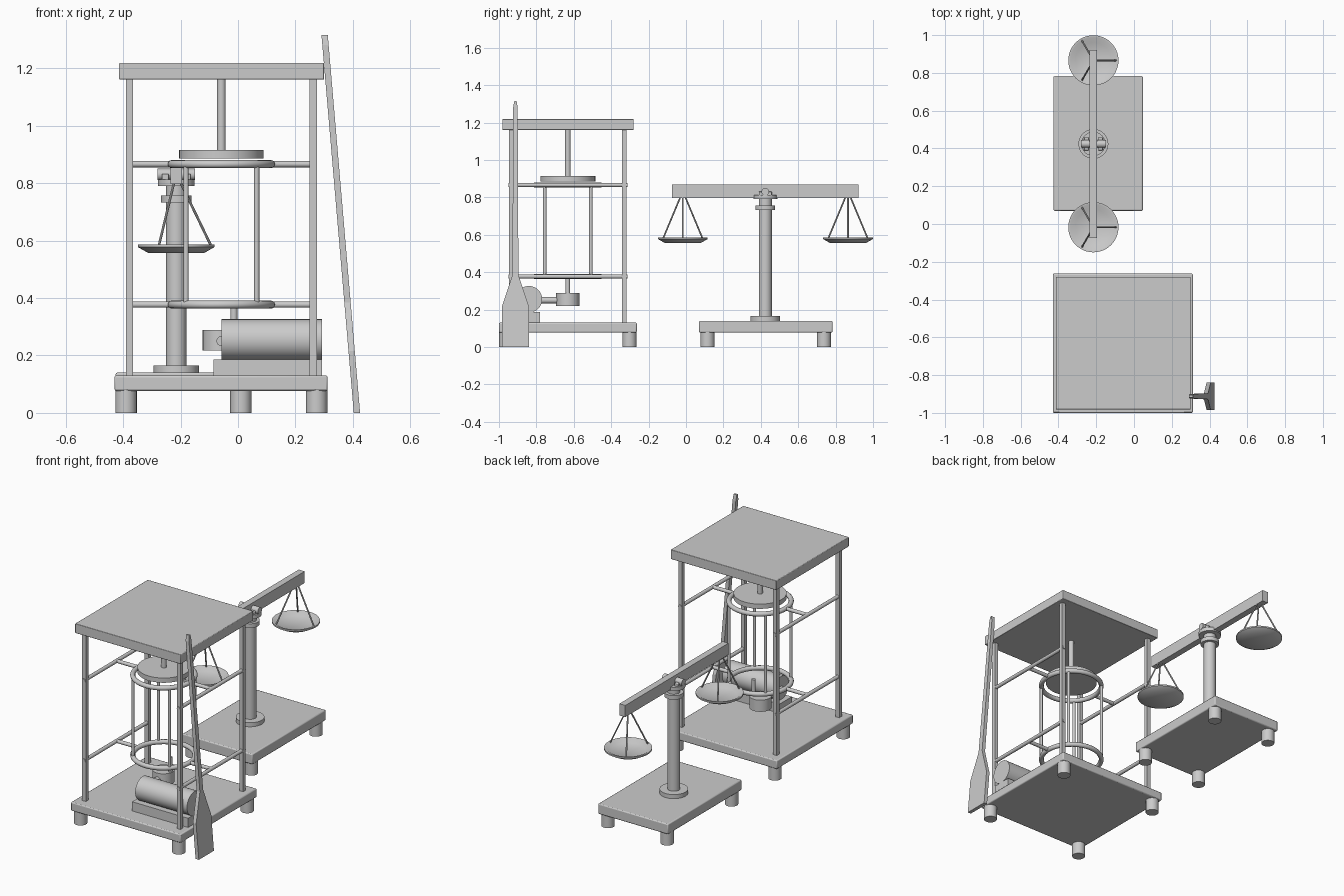
import bpy, bmesh
from math import cos, sin, pi, radians
from mathutils import Vector

if "Cube" in bpy.data.objects:
    bpy.data.objects.remove(bpy.data.objects["Cube"])


def finish(name, bm, smooth=True):
    bmesh.ops.recalc_face_normals(bm, faces=bm.faces[:])
    me = bpy.data.meshes.new(name)
    bm.to_mesh(me)
    bm.free()
    ob = bpy.data.objects.new(name, me)
    bpy.context.collection.objects.link(ob)
    if smooth:
        bpy.ops.object.select_all(action='DESELECT')
        bpy.context.view_layer.objects.active = ob
        ob.select_set(True)
        bpy.ops.object.shade_smooth_by_angle(angle=radians(35))
    return ob


def box(name, lo, hi, bevel=0.0):
    bm = bmesh.new()
    bmesh.ops.create_cube(bm, size=1)
    for v in bm.verts:
        v.co = [l + (c + 0.5) * (h - l) for c, l, h in zip(v.co, lo, hi)]
    ob = finish(name, bm, bevel > 0)
    if bevel:
        m = ob.modifiers.new("soft_edges", 'BEVEL')
        m.width, m.segments = bevel, 2
    return ob


def rod(name, a, b, r, sides=32):
    a, b = Vector(a), Vector(b)
    bm = bmesh.new()
    bmesh.ops.create_cone(bm, cap_ends=True, segments=sides, radius1=r, radius2=r, depth=(b - a).length)
    q = (b - a).to_track_quat('Z', 'Y')
    for v in bm.verts:
        v.co = q @ v.co + (a + b) / 2
    return finish(name, bm)


def lathe(name, profile, center, sides=48, closed=False):
    bm = bmesh.new()
    vs = [bm.verts.new((r, 0, z)) for r, z in profile]
    es = [bm.edges.new(p) for p in zip(vs, vs[1:])]
    if closed:
        es.append(bm.edges.new((vs[-1], vs[0])))
    bmesh.ops.spin(bm, geom=vs + es, cent=(0, 0, 0), axis=(0, 0, 1), angle=2 * pi, steps=sides)
    bmesh.ops.remove_doubles(bm, verts=bm.verts[:], dist=1e-5)
    bmesh.ops.translate(bm, verts=bm.verts[:], vec=center)
    return finish(name, bm)


# ---- Frame machine ----
CX, CY = -0.058, -0.632
box("machine_base", (-0.43, -1.0, 0.077), (0.312, -0.263, 0.13), 0.006)
box("machine_top", (-0.414, -0.982, 1.16), (0.30, -0.28, 1.218), 0.003)
for sx in (-1, 1):
    for sy in (-1, 1):
        fx, fy = CX + sx * 0.332, CY + sy * 0.33
        rod("machine_foot", (fx, fy, 0), (fx, fy, 0.08), 0.037)
        px, py = CX + sx * 0.32, CY + sy * 0.302
        box("corner_post", (px - .0125, py - .0125, .125), (px + .0125, py + .0125, 1.165))

# Cage rings with their side rails and stub arms
for z in (0.377, 0.866):
    circle = [(0.173 + 0.014 * cos(i * pi / 6), 0.014 * sin(i * pi / 6)) for i in range(12)]
    lathe("cage_ring", circle, (CX, CY, z), closed=True)
    for s in (-1, 1):
        x = CX + s * 0.32
        rod("side_rail", (x, CY - 0.318, z), (x, CY + 0.318, z), 0.011, 16)
        rod("ring_arm", (CX + s * 0.173, CY, z), (x, CY, z), 0.011, 16)
for sx in (-1, 1):
    for sy in (-1, 1):
        x, y = CX + sx * 0.123, CY + sy * 0.123
        rod("cage_rod", (x, y, 0.377), (x, y, 0.866), 0.009, 16)

# Press disc and its stem
rod("press_disc", (CX, CY, 0.886), (CX, CY, 0.915), 0.147, 48)
rod("press_stem", (CX, CY, 0.91), (CX, CY, 1.165), 0.015)

# Motor with drive shaft, hub and offset pin
box("motor_mount", (-0.086, -0.90, 0.125), (0.293, -0.78, 0.186))
rod("motor_body", (-0.057, -0.84, 0.255), (0.293, -0.84, 0.255), 0.071, 48)
rod("drive_shaft", (CX, -0.84, 0.25), (CX, -0.66, 0.25), 0.017)
rod("drive_hub", (-0.061, CY, 0.218), (-0.061, CY, 0.289), 0.062)
rod("hub_pin", (-0.014, CY, 0.28), (-0.014, CY, 0.377), 0.012)

# ---- Leaning paddle ----
half = [(0.073, 0.0), (0.073, 0.215), (0.016, 0.385), (0.012, 1.28), (0.006, 1.315)]
outline = half + [(-y, z) for y, z in reversed(half)]
bm = bmesh.new()
tilt = lambda z: 0.403 - 0.0855 * z
sides = [[bm.verts.new((tilt(z) + d, -0.912 + y, z)) for y, z in outline] for d in (0, 0.022)]
bm.faces.new(sides[0])
bm.faces.new(sides[1])
for i in range(len(outline)):
    j = (i + 1) % len(outline)
    bm.faces.new((sides[0][i], sides[0][j], sides[1][j], sides[1][i]))
finish("paddle", bm, False)

# ---- Balance scale ----
SX, SY = -0.215, 0.424
box("scale_base", (-0.426, 0.07, 0.077), (0.047, 0.783, 0.14), 0.006)
for x in (-0.389, 0.01):
    for y in (0.115, 0.738):
        rod("scale_foot", (x, y, 0), (x, y, 0.08), 0.037)
lathe("scale_pillar", [(0, .135), (.079, .135), (.079, .165), (.035, .165), (.035, .732), (.053, .732),
                       (.053, .757), (.035, .757), (.035, .79), (.064, .79), (.064, .813), (0, .813)], (SX, SY, 0))

# Beam and pivot
box("balance_beam", (SX - 0.02, -0.075, 0.797), (SX + 0.02, 0.922, 0.868))
for s in (-1, 1):
    x = SX + s * 0.038
    box("pivot_bracket", (x - 0.012, SY - 0.035, 0.805), (x + 0.012, SY + 0.035, 0.832), 0.004)
rod("pivot_pin", (SX - 0.066, SY, 0.83), (SX + 0.066, SY, 0.83), 0.02)

# Hanging pans on three cords each
for y in (-0.017, 0.866):
    lathe("scale_pan", [(0, .557), (.098, .557), (.133, .577), (.133, .586), (.122, .586), (.095, .568), (0, .568)],
          (SX, y, 0))
    for k in range(3):
        c, s = cos(k * 2 * pi / 3), sin(k * 2 * pi / 3)
        rod("pan_cord", (SX + 0.016 * c, y + 0.016 * s, 0.80), (SX + 0.122 * c, y + 0.122 * s, 0.58), 0.0045, 8)
